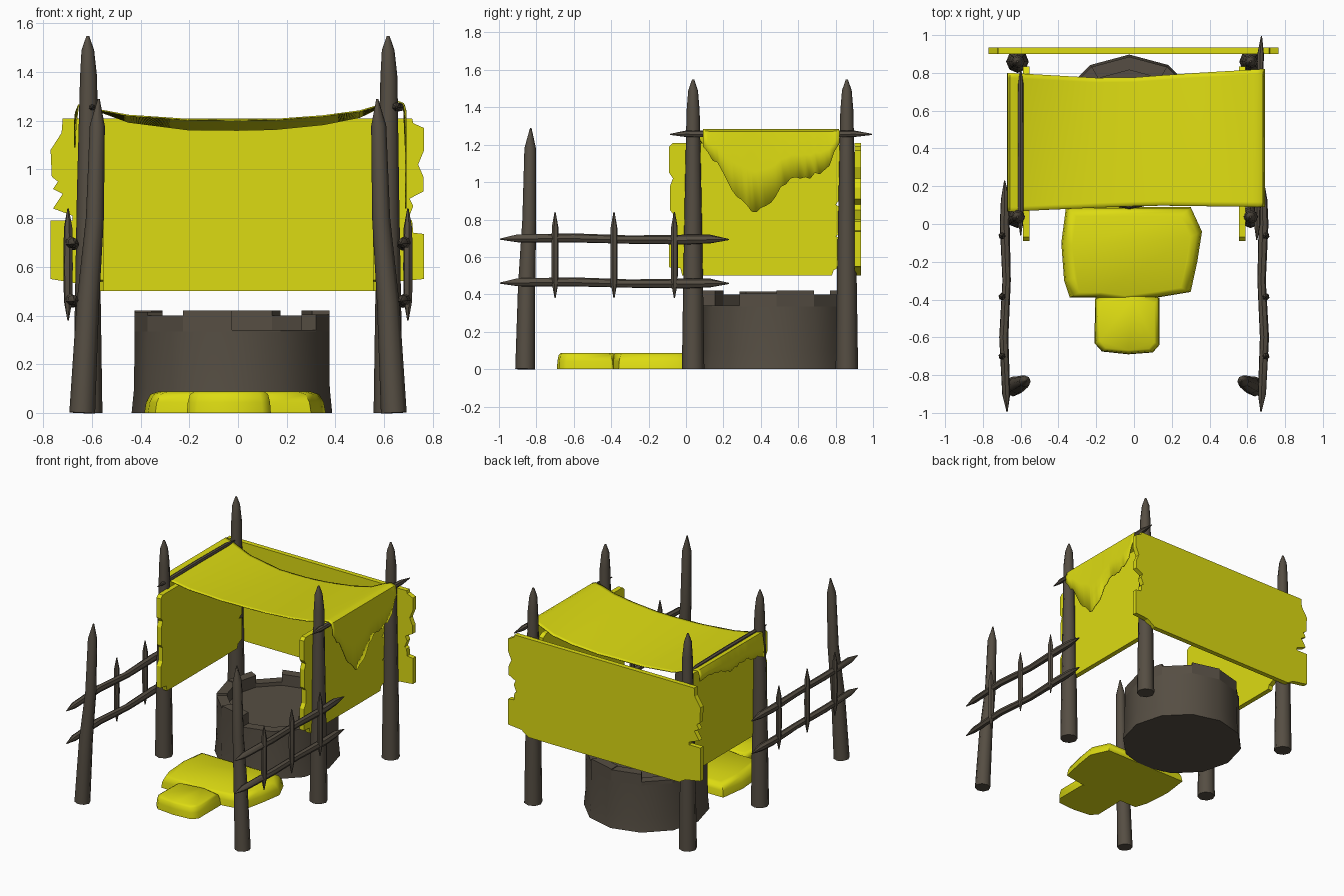
import bpy, bmesh, math, random
from mathutils import Vector

if "Cube" in bpy.data.objects:
    bpy.data.objects.remove(bpy.data.objects["Cube"])

random.seed(4)


def material(name, col):
    m = bpy.data.materials.new(name)
    m.diffuse_color = (*col, 1)
    m.use_nodes = True
    m.node_tree.nodes["Principled BSDF"].inputs["Base Color"].default_value = m.diffuse_color
    return m


YELLOW = material("yellow", (0.72, 0.71, 0.006))
BROWN = material("dark brown", (0.092, 0.076, 0.056))


def finish(name, bm, mat, angle=None):
    bmesh.ops.recalc_face_normals(bm, faces=bm.faces)
    me = bpy.data.meshes.new(name)
    bm.to_mesh(me)
    bm.free()
    me.materials.append(mat)
    ob = bpy.data.objects.new(name, me)
    bpy.context.collection.objects.link(ob)
    if angle:
        bpy.ops.object.select_all(action='DESELECT')
        ob.select_set(True)
        bpy.context.view_layer.objects.active = ob
        bpy.ops.object.shade_smooth_by_angle(angle=math.radians(angle))
    return ob


def log(name, pts, n=8):
    """Wobbly tapering pole through (x, y, z, radius) points."""
    bm = bmesh.new()
    axis = (Vector(pts[-1][:3]) - Vector(pts[0][:3])).normalized()
    u = axis.orthogonal().normalized()
    v = axis.cross(u)
    rings = []
    for x, y, z, r in pts:
        rings.append([bm.verts.new(Vector((x, y, z)) + r * (u * math.cos(a) + v * math.sin(a)))
                      for a in (2 * math.pi * i / n for i in range(n))])
    for a, b in zip(rings, rings[1:]):
        for i in range(n):
            bm.faces.new((a[i], a[(i + 1) % n], b[(i + 1) % n], b[i]))
    bm.faces.new(rings[0])
    bm.faces.new(rings[-1])
    return finish(name, bm, BROWN, 50)


def board(name, outline, place, depth):
    """Flat plank panel with ragged outline."""
    bm = bmesh.new()
    f = bm.faces.new([bm.verts.new(place(a, b)) for a, b in outline])
    ext = bmesh.ops.extrude_face_region(bm, geom=[f])
    bmesh.ops.translate(bm, vec=depth, verts=[e for e in ext['geom'] if isinstance(e, bmesh.types.BMVert)])
    return finish(name, bm, YELLOW)


def lerp(table, t):
    for (a, p), (b, q) in zip(table, table[1:]):
        if t <= b:
            return p + (q - p) * max(0, (t - a) / (b - a))
    return table[-1][1]


for s, side in ((-1, "left"), (1, "right")):
    # tall stall posts
    for y, tag in ((0.038, "middle"), (0.86, "back")):
        x = s * 0.617
        log(f"{side}_{tag}_post", [(x, y, 0, 0.06), (x, y, 0.4, 0.054), (x, y, 0.9, 0.045),
                                   (x + 0.003, y, 1.38, 0.035), (x, y, 1.49, 0.026), (x, y, 1.548, 0.006)])
    # leaning front posts
    log(f"{side}_front_post", [(s * 0.64, -0.86, 0, 0.053), (s * 0.617, -0.852, 0.45, 0.046),
                               (s * 0.588, -0.838, 0.8, 0.037), (s * 0.578, -0.833, 1.18, 0.031),
                               (s * 0.572, -0.83, 1.29, 0.004)])
    # fence rails
    for z, tag in ((0.695, "upper"), (0.46, "lower")):
        log(f"{side}_{tag}_rail", [(s * 0.672, -0.995, z, 0.003), (s * 0.677, -0.9, z + 0.004, 0.022),
                                   (s * 0.69, -0.6, z + 0.006, 0.025), (s * 0.675, -0.3, z - 0.003, 0.023),
                                   (s * 0.685, 0.0, z - 0.003, 0.027), (s * 0.682, 0.13, z, 0.024),
                                   (s * 0.685, 0.23, z - 0.002, 0.003)], 7)
    # fence pickets
    for y in (-0.7, -0.385, -0.062):
        x = s * 0.698
        log(f"{side}_picket", [(x, y, 0.38, 0.003), (x, y, 0.46, 0.018), (x, y, 0.6, 0.02),
                               (x, y, 0.76, 0.018), (x, y, 0.84, 0.003)], 6)

# canopy poles
log("left_canopy_pole", [(-0.6, -0.06, 1.255, 0.003), (-0.6, 0.03, 1.255, 0.016),
                         (-0.6, 0.4, 1.258, 0.016), (-0.6, 0.74, 1.255, 0.015), (-0.6, 0.82, 1.25, 0.003)], 7)
log("right_canopy_pole", [(0.65, -0.085, 1.255, 0.003), (0.652, 0.0, 1.258, 0.018),
                          (0.658, 0.45, 1.255, 0.018), (0.67, 0.9, 1.258, 0.018), (0.675, 0.995, 1.255, 0.003)], 7)

# back board
half = [(0.6, 0.5), (0.66, 0.54), (0.765, 0.55), (0.765, 0.735), (0.72, 0.74), (0.715, 0.79), (0.7, 0.80),
        (0.72, 0.85), (0.705, 0.88), (0.762, 0.91), (0.762, 0.97), (0.74, 1.02), (0.765, 1.08),
        (0.765, 1.17), (0.72, 1.19), (0.715, 1.21)]
left = [(-0.72, 1.21), (-0.725, 1.15), (-0.77, 1.08), (-0.765, 0.97), (-0.74, 0.95), (-0.76, 0.92),
        (-0.72, 0.9), (-0.76, 0.84), (-0.68, 0.81), (-0.68, 0.79), (-0.77, 0.79), (-0.77, 0.55),
        (-0.65, 0.53), (-0.6, 0.5)]
board("back_board", half + left, lambda a, b: (a, 0.9, b), (0, 0.035, 0))

# side boards
side_outline = [(-0.02, 0.5), (0.78, 0.5), (0.79, 0.53), (0.835, 0.55), (0.835, 0.7), (0.8, 0.71),
                (0.835, 0.73), (0.835, 0.86), (0.8, 0.88), (0.835, 0.92), (0.835, 1.19), (0.8, 1.21),
                (-0.07, 1.21), (-0.09, 1.19), (-0.09, 1.05), (-0.07, 1.02), (-0.085, 0.98), (-0.085, 0.85),
                (-0.07, 0.83), (-0.07, 0.73), (-0.09, 0.7), (-0.09, 0.545), (-0.03, 0.54)]
board("left_board", side_outline, lambda a, b: (-0.587, a, b), (0.035, 0, 0))
board("right_board", side_outline, lambda a, b: (0.555, a, b), (0.035, 0, 0))

# sagging cloth canopy with torn side flaps
right_hem = [(0, 1.2), (0.1, 1.1), (0.2, 0.98), (0.3, 0.88), (0.39, 0.83), (0.5, 0.89), (0.58, 0.97),
             (0.65, 1.01), (0.8, 1.03), (0.93, 1.09), (1, 1.21)]
left_hem = [(0, 1.1), (0.3, 1.15), (0.55, 1.14), (0.8, 1.2), (1, 1.2)]
top = [(-0.655, 1.265, 1.265), (-0.6, 1.25, 1.25), (-0.45, 1.222, 1.195), (-0.2, 1.205, 1.163),
       (0.0, 1.203, 1.162), (0.15, 1.205, 1.165), (0.35, 1.22, 1.185), (0.5, 1.24, 1.215),
       (0.61, 1.272, 1.268), (0.655, 1.28, 1.28), (0.68, 1.27, 1.27)]
front_y = [(-0.66, 0.065), (-0.3, 0.083), (0.1, 0.098), (0.68, 0.09)]
back_y = [(-0.66, 0.80), (-0.1, 0.768), (0.25, 0.795), (0.68, 0.82)]
bm = bmesh.new()
rows = []
N = 28
for j in range(N + 1):
    t = j / N
    hr = lerp(right_hem, t) + random.uniform(-0.016, 0.016)
    hl = lerp(left_hem, t) + random.uniform(-0.012, 0.012)
    pts = [(-0.67, hl), (-0.667, (hl + 1.265) / 2)]
    pts += [(x, a + (b - a) * t) for x, a, b in top]
    pts += [(0.69, (hr + 1.27) / 2), (0.69, hr)]
    rows.append([bm.verts.new((x, lerp(front_y, x) * (1 - t) + lerp(back_y, x) * t, z)) for x, z in pts])
for a, b in zip(rows, rows[1:]):
    for i in range(len(a) - 1):
        bm.faces.new((a[i], a[i + 1], b[i + 1], b[i]))
cloth = finish("canopy", bm, YELLOW, 50)
mod = cloth.modifiers.new("thickness", 'SOLIDIFY')
mod.thickness = 0.006
mod.offset = 0

# round stone well: solid core plus broken rim blocks
CX, CY, SIDES = -0.025, 0.485, 12


def ring_pt(r, i, z):
    a = 2 * math.pi * i / SIDES - math.pi / 2
    return (CX + r * math.cos(a), CY + r * math.sin(a), z)


bm = bmesh.new()
rings = [[bm.verts.new(ring_pt(r, i, z)) for i in range(SIDES)] for r, z in ((0.412, 0), (0.402, 0.1), (0.4, 0.335))]
for a, b in zip(rings, rings[1:]):
    for i in range(SIDES):
        k = (i + 1) % SIDES
        bm.faces.new((a[i], a[k], b[k], b[i]))
bm.faces.new(rings[0])
bm.faces.new(rings[2])
finish("well_wall", bm, BROWN, 35)

bm = bmesh.new()
heights = [0.34, 0.34, 0.405, 0.42, 0.40, 0.42, 0.415, 0.36, 0.42, 0.415, 0.40, 0.42]
for i, h in enumerate(heights):
    quads = [[bm.verts.new(ring_pt(r, k, z)) for r, k in ((0.4, i), (0.4, i + 1), (0.33, i + 1), (0.33, i))]
             for z in (0.33, h)]
    lo, hi = quads
    bm.faces.new(lo)
    bm.faces.new(hi)
    for k in range(4):
        m = (k + 1) % 4
        bm.faces.new((lo[k], lo[m], hi[m], hi[k]))
finish("well_rim", bm, BROWN)


# soft mounds on the ground in front
def mound(name, outline, h):
    bm = bmesh.new()
    n = len(outline)
    cx = sum(p[0] for p in outline) / n
    cy = sum(p[1] for p in outline) / n
    rings = [[bm.verts.new((cx + (x - cx) * k, cy + (y - cy) * k, z)) for x, y in outline]
             for k, z in ((1.0, 0), (0.98, h * 0.5), (0.93, h * 0.88), (0.84, h))]
    for a, b in zip(rings, rings[1:]):
        for i in range(n):
            bm.faces.new((a[i], a[(i + 1) % n], b[(i + 1) % n], b[i]))
    bm.faces.new(rings[0])
    bm.faces.new(rings[-1])
    finish(name, bm, YELLOW, 60)


mound("large_mound", [(-0.36, 0.09), (-0.385, -0.1), (-0.37, -0.3), (-0.34, -0.39), (-0.2, -0.39), (-0.05, -0.41),
                      (0.15, -0.385), (0.3, -0.36), (0.335, -0.2), (0.36, -0.04), (0.3, 0.09)], 0.087)
mound("small_mound", [(-0.205, -0.39), (-0.21, -0.63), (-0.17, -0.675), (-0.03, -0.69), (0.1, -0.68),
                      (0.135, -0.64), (0.135, -0.39), (0.0, -0.36)], 0.087)
